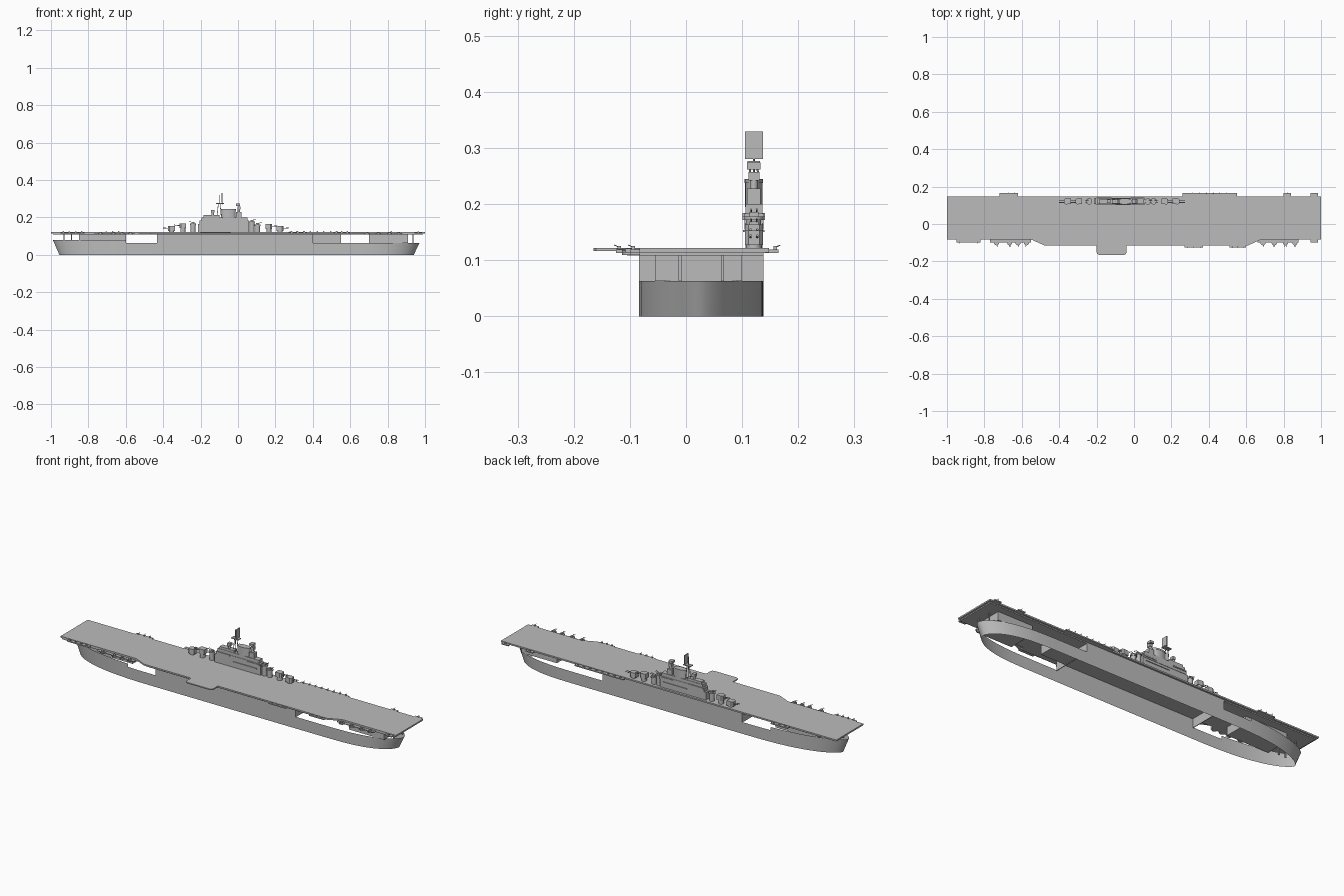
import bpy, bmesh, math
from mathutils import Matrix

if "Cube" in bpy.data.objects:
    bpy.data.objects.remove(bpy.data.objects["Cube"])

grey = bpy.data.materials.new("ship grey")
grey.diffuse_color = (0.5, 0.5, 0.5, 1)
grey.use_nodes = True
grey.node_tree.nodes["Principled BSDF"].inputs["Base Color"].default_value = grey.diffuse_color
CY = 0.027      # hull centre line
IY = 0.121      # island centre line


def finish(name, bm, smooth=False):
    me = bpy.data.meshes.new(name)
    bm.to_mesh(me)
    bm.free()
    me.materials.append(grey)
    ob = bpy.data.objects.new(name, me)
    bpy.context.collection.objects.link(ob)
    if smooth:
        bpy.ops.object.select_all(action='DESELECT')
        ob.select_set(True)
        bpy.context.view_layer.objects.active = ob
        bpy.ops.object.shade_smooth_by_angle(angle=math.radians(30))
    return ob


def prism(name, pts, z0, z1):
    """Extrude a plan outline from z0 to z1."""
    bm = bmesh.new()
    face = bm.faces.new([bm.verts.new((x, y, z0)) for x, y in pts])
    ext = bmesh.ops.extrude_face_region(bm, geom=[face])
    for v in ext["geom"]:
        if isinstance(v, bmesh.types.BMVert):
            v.co.z = z1
    bmesh.ops.recalc_face_normals(bm, faces=bm.faces)
    return finish(name, bm)


def box(name, x0, x1, y0, y1, z0, z1):
    return prism(name, [(x0, y0), (x1, y0), (x1, y1), (x0, y1)], z0, z1)


def cyl(name, x, y, z0, z1, r, r2=None, n=14, sx=1.0):
    bm = bmesh.new()
    bmesh.ops.create_cone(bm, cap_ends=True, segments=n, radius1=r,
                          radius2=r if r2 is None else r2, depth=z1 - z0,
                          matrix=Matrix.Translation((x, y, (z0 + z1) / 2)) @ Matrix.Diagonal((sx, 1, 1, 1)))
    return finish(name, bm, True)


def rod(name, a, b, r, n=6):
    ob = cyl(name, 0, 0, 0, 1, r, n=n)
    d = [q - p for p, q in zip(a, b)]
    length = math.sqrt(sum(c * c for c in d))
    from_z = Matrix.Identity(3).col[2].rotation_difference(
        Matrix((d, d, d))[0].normalized()).to_matrix().to_4x4()
    ob.data.transform(Matrix.Translation(a) @ from_z @ Matrix.Diagonal((1, 1, length, 1)))
    return ob


# Hull: open shell, tapered at both ends, with side openings under the deck
ts = [math.sin(math.pi / 2 * i / 16) for i in range(17)]
bow_t = sorted(set(ts + [0.15 / 0.54]), reverse=True)
stations = [(-0.45 - 0.54 * t, 0.111 * (1 - t ** 2.5) ** 0.65, 0.035 * t * t) for t in bow_t]
stations += [(-0.43, 0.111, 0), (0.4, 0.111, 0)]
stations += [(0.55 + 0.42 * t, 0.111 * (1 - t ** 3) ** 0.6, -0.03 * t * t) for t in ts]


def hull_top(x):
    if x < -0.6:
        return 0.08
    return 0.111 if -0.43 < x < 0.4 else 0.063


bm = bmesh.new()
for (xa, wa, sa), (xb, wb, sb) in zip(stations, stations[1:]):
    top = hull_top((xa + xb) / 2)
    for s in (1, -1):
        quad = [(xa + sa, CY + s * wa, 0), (xa, CY + s * wa, top),
                (xb, CY + s * wb, top), (xb + sb, CY + s * wb, 0)]
        bm.faces.new([bm.verts.new(p) for p in (quad if s > 0 else quad[::-1])])
bmesh.ops.remove_doubles(bm, verts=bm.verts, dist=0.0002)
finish("hull_shell", bm, True)

# Hangar bulkheads, inner compartments and deck posts
for x in (-0.43, 0.4):
    box("hangar_bulkhead", x - 0.002, x + 0.002, CY - 0.111, CY + 0.111, 0.06, 0.111)
box("bow_compartment", -0.85, -0.6, -0.04, 0.095, 0.063, 0.111)
box("middle_compartment", 0.4, 0.55, -0.02, 0.065, 0.063, 0.111)
box("stern_compartment", 0.7, 0.91, -0.055, 0.10, 0.063, 0.111)
for x in (-0.93, -0.89, 0.935):
    for y in (-0.01, 0.065):
        box("deck_post", x - 0.003, x + 0.003, y - 0.003, y + 0.003, 0.055, 0.111)

# Flight deck with its under-frame
deck = [(-1, -0.083), (-0.55, -0.083), (-0.48, -0.114), (0.61, -0.114),
        (0.68, -0.083), (1, -0.083), (1, 0.148), (-1, 0.148)]
prism("flight_deck", deck, 0.114, 0.122)
box("deck_frame", -0.99, 0.99, -0.083, 0.138, 0.108, 0.114)
box("port_deck_support", -0.47, 0.6, -0.105, -0.08, 0.108, 0.114)

# Deck-edge lift
prism("deck_edge_lift", [(-0.2, -0.11), (-0.2, -0.15), (-0.197, -0.16), (-0.187, -0.165),
                         (-0.053, -0.165), (-0.043, -0.16), (-0.04, -0.15), (-0.04, -0.11)], 0.116, 0.122)

# Gun galleries along the deck edges, with rows of light guns
for x0, x1, y0, y1 in [(-0.72, -0.62, 0.14, 0.165), (0.26, 0.55, 0.14, 0.165),
                       (0.80, 0.84, 0.14, 0.165), (0.945, 0.985, 0.14, 0.165),
                       (-0.95, -0.82, -0.1, -0.08), (0.945, 0.985, -0.1, -0.08),
                       (0.27, 0.37, -0.125, -0.11), (0.51, 0.6, -0.125, -0.11)]:
    box("gun_gallery", x0, x1, y0, y1, 0.113, 0.119)
    ym = y1 - 0.006 if y0 > 0 else y0 + 0.006
    out = 1 if y0 > 0 else -1
    n = max(1, round((x1 - x0) / 0.035))
    for i in range(n):
        x = x0 + (i + 0.5) * (x1 - x0) / n
        box("light_gun_mount", x - 0.004, x + 0.004, ym - 0.003, ym + 0.003, 0.119, 0.125)
        rod("light_gun_barrel", (x, ym, 0.123), (x, ym + out * 0.009, 0.127), 0.001, 5)

# Port side sponsons with single heavy guns
for x0, x1, guns in [(-0.77, -0.55, (-0.735, -0.665, -0.62, -0.575)),
                     (0.66, 0.88, (0.69, 0.75, 0.81, 0.86))]:
    box("port_sponson", x0, x1, -0.1, -0.075, 0.109, 0.113)
    for x in guns:
        cyl("sponson_tub", x, -0.1, 0.109, 0.115, 0.014)
        box("sponson_gun", x - 0.006, x + 0.006, -0.108, -0.096, 0.115, 0.121)
        for dx in (-0.003, 0.003):
            rod("sponson_barrel", (x + dx, -0.105, 0.118), (x + dx, -0.124, 0.12), 0.0012)


# Twin turrets fore and aft of the island
def turret(x, z, d):
    cyl("turret_base", x, IY, 0.121, z, 0.014)
    pts = [(x - d * 0.018, IY - 0.014), (x + d * 0.010, IY - 0.016), (x + d * 0.018, IY - 0.010),
           (x + d * 0.018, IY + 0.010), (x + d * 0.010, IY + 0.016), (x - d * 0.018, IY + 0.014)]
    prism("turret_house", pts, z, z + 0.026)
    for y in (-0.006, 0.006):
        rod("turret_barrel", (x + d * 0.015, IY + y, z + 0.014), (x + d * 0.047, IY + y, z + 0.017), 0.002, 8)


def gun_tub(x, z, d):
    cyl("gun_tub_pedestal", x, IY, 0.121, z, 0.013)
    cyl("gun_tub", x, IY, z, z + 0.006, 0.017)
    box("gun_tub_mount", x - 0.008, x + 0.008, IY - 0.008, IY + 0.008, z + 0.006, z + 0.014)
    for y in (-0.005, 0.005):
        rod("gun_tub_barrel", (x, IY + y, z + 0.012), (x + d * 0.022, IY + y, z + 0.019), 0.0014)


turret(-0.355, 0.127, -1)
turret(-0.295, 0.142, -1)
gun_tub(-0.24, 0.160, -1)
turret(0.225, 0.127, 1)
turret(0.165, 0.138, 1)
gun_tub(0.105, 0.155, 1)
gun_tub(0.255 - 0.18, 0.172, 1)

# Island superstructure in stepped tiers
for name, x0, x1, hw, z0, z1 in [
        ("island_base", -0.215, 0.06, 0.015, 0.121, 0.165),
        ("island_second_tier", -0.205, 0.06, 0.017, 0.165, 0.183),
        ("island_bridge_tier", -0.195, 0.05, 0.015, 0.183, 0.20),
        ("bridge_gallery", -0.2, -0.12, 0.020, 0.178, 0.184),
        ("aft_gallery", -0.02, 0.055, 0.020, 0.172, 0.179),
        ("lower_gallery", -0.1, 0.04, 0.019, 0.150, 0.154),
        ("pilot_house", -0.185, -0.10, 0.013, 0.20, 0.212),
        ("aft_control_house", -0.01, 0.02, 0.012, 0.20, 0.228)]:
    box(name, x0, x1, IY - hw, IY + hw, z0, z1)

# Funnel
cyl("funnel", -0.05, IY, 0.195, 0.242, 0.0155, n=20, sx=2.4)
cyl("funnel_cap", -0.05, IY, 0.238, 0.245, 0.0165, n=20, sx=2.4)

# Fire directors
for x, z in ((-0.135, 0.21), (0.005, 0.227)):
    cyl("director_pedestal", x, IY, z, z + 0.015, 0.007)
    box("director_house", x - 0.009, x + 0.009, IY - 0.010, IY + 0.010, z + 0.015, z + 0.03)

# Tripod mast with radar panel
for dx, dy in ((-0.012, 0), (0.01, -0.011), (0.01, 0.011)):
    rod("mast_leg", (-0.1 + dx, IY + dy, 0.205), (-0.1 + dx * 0.4, IY + dy * 0.5, 0.277), 0.0018)
box("mast_platform", -0.118, -0.075, IY - 0.011, IY + 0.011, 0.272, 0.277)
rod("mast_pole", (-0.1, IY, 0.277), (-0.1, IY, 0.32), 0.0018)
box("radar_panel", -0.088, -0.083, IY - 0.016, IY + 0.016, 0.28, 0.329)
rod("radar_post", (-0.0855, IY, 0.27), (-0.0855, IY, 0.3), 0.0015)

# Aft aerial mast with small radar
rod("aerial_mast", (0.0, IY, 0.25), (0.0, IY, 0.265), 0.0015)
box("small_radar", -0.01, 0.012, IY - 0.012, IY + 0.012, 0.262, 0.274)
